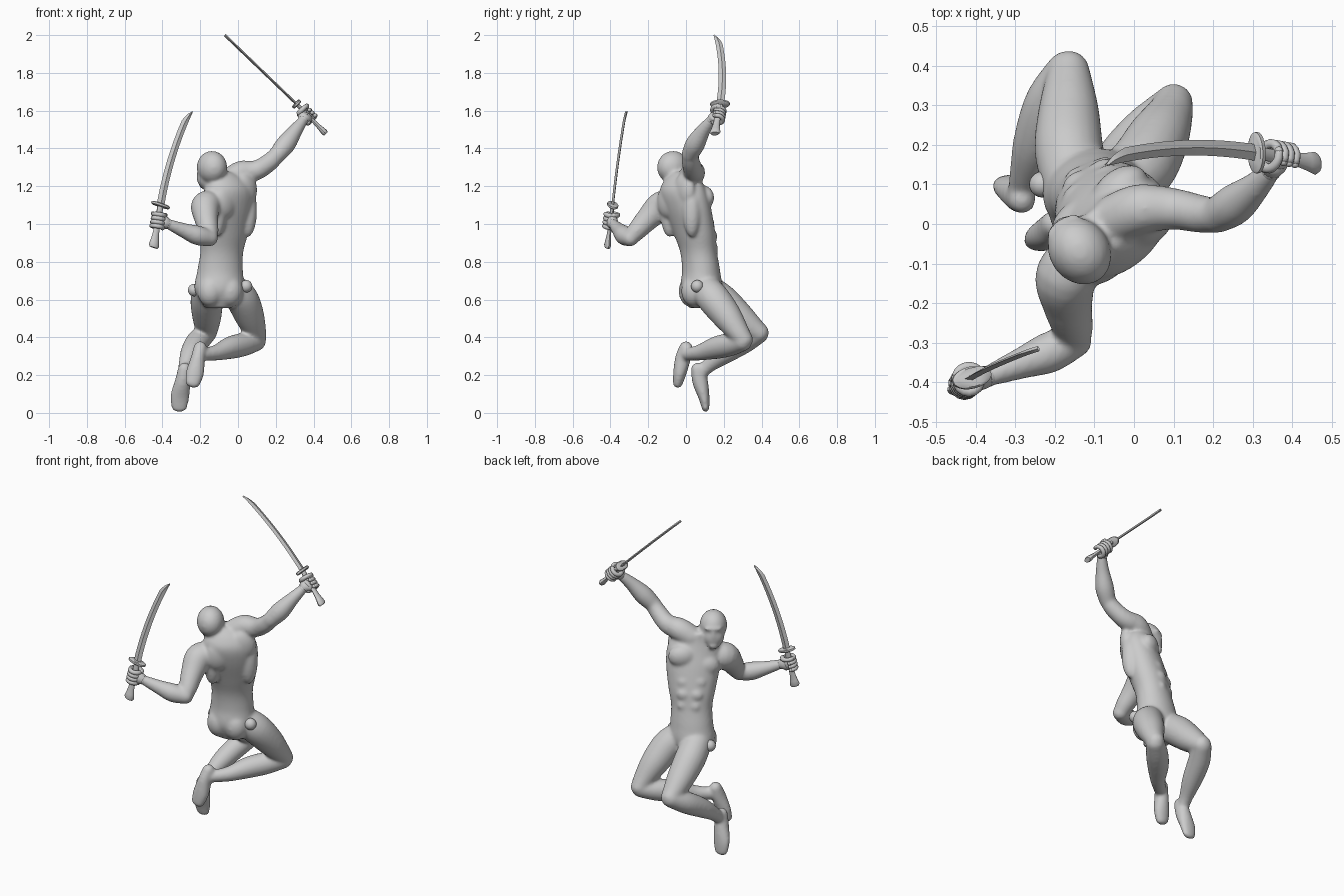
import bpy, bmesh, math
from mathutils import Vector, Matrix

cube = bpy.data.objects.get("Cube")
if cube:
    bpy.data.objects.remove(cube)

grey = bpy.data.materials.new("plain_grey")
grey.use_nodes = True
COLOR = (0.6, 0.6, 0.6, 1)
grey.diffuse_color = COLOR
grey.node_tree.nodes["Principled BSDF"].inputs["Base Color"].default_value = COLOR
UP = Vector((0, 0, 1))


def finish(name, bm, angle=180):
    bmesh.ops.recalc_face_normals(bm, faces=bm.faces)
    mesh = bpy.data.meshes.new(name)
    bm.to_mesh(mesh)
    bm.free()
    mesh.materials.append(grey)
    obj = bpy.data.objects.new(name, mesh)
    bpy.context.collection.objects.link(obj)
    bpy.ops.object.select_all(action='DESELECT')
    obj.select_set(True)
    bpy.context.view_layer.objects.active = obj
    bpy.ops.object.shade_smooth_by_angle(angle=math.radians(angle))
    return obj


def spline(rows, steps=5):
    """Smoothly interpolate rows of numbers."""
    rows = [Vector(r) for r in rows]
    out = []
    for i in range(len(rows) - 1):
        p, q = rows[i], rows[i + 1]
        a = (q - rows[max(i - 1, 0)]) / 2
        b = (rows[min(i + 2, len(rows) - 1)] - p) / 2
        for k in range(steps):
            t = k / steps
            out.append(p * (2*t**3 - 3*t*t + 1) + a * (t**3 - 2*t*t + t)
                       + q * (3*t*t - 2*t**3) + b * (t**3 - t*t))
    return out + [rows[-1]]


def loft(bm, rings):
    loops = [[bm.verts.new(p) for p in ring] for ring in rings]
    n = len(loops[0])
    for a, b in zip(loops, loops[1:]):
        for i in range(n):
            bm.faces.new((a[i], a[(i + 1) % n], b[(i + 1) % n], b[i]))
    bm.faces.new(loops[0][::-1])
    bm.faces.new(loops[-1])


def ellipse(c, u, v, n=20):
    return [c + u * math.cos(2*math.pi*i/n) + v * math.sin(2*math.pi*i/n) for i in range(n)]


def blob(bm, c, radii, frame=None):
    m = Matrix.Translation(c) @ (frame or Matrix()) @ Matrix.Diagonal((*radii, 1))
    bmesh.ops.create_uvsphere(bm, u_segments=20, v_segments=12, radius=1, matrix=m)


def tube(bm, rows, side=(1, 0, 0), n=20, steps=5):
    """Rows hold x, y, z, half width along side, half depth; ends are rounded."""
    rows = spline([r if len(r) == 5 else (*r, r[3]) for r in rows], steps)
    pts = [Vector(r[:3]) for r in rows]
    rings = []
    for i, r in enumerate(rows):
        t = (pts[min(i + 1, len(pts) - 1)] - pts[max(i - 1, 0)]).normalized()
        u = Vector(side)
        u = (u - t * u.dot(t)).normalized()
        v = t.cross(u)
        rings.append(ellipse(pts[i], u * r[3], v * r[4], n))
        if i in (0, len(pts) - 1):
            frame = Matrix((u, v, t)).transposed().to_4x4()
            blob(bm, pts[i], (r[3], r[4], min(r[3], r[4])), frame)
    loft(bm, rings)


# Torso: centre, half width, half depth, twist in degrees
TORSO = spline([
    (-.10, .07, .555, .075, .055, 8), (-.10, .08, .65, .13, .108, 8),
    (-.095, .08, .75, .122, .1, 12), (-.086, .067, .85, .116, .095, 20),
    (-.073, .045, .95, .133, .104, 28), (-.056, .008, 1.08, .152, .11, 36),
    (-.047, -.015, 1.17, .15, .102, 40), (-.055, -.018, 1.23, .12, .08, 40),
    (-.085, -.02, 1.275, .06, .055, 40)])


def frame_of(deg):
    return Matrix.Rotation(math.radians(deg), 4, 'Z')


def on_torso(z, r, f):
    """Point and frame at a height, as fractions of half width and half depth."""
    s = min(TORSO, key=lambda q: abs(q[2] - z))
    m = frame_of(s[5])
    return Vector((s[0], s[1], z)) + m @ Vector((r * s[3], f * s[4], 0)), m


body = bmesh.new()
rings = []
for s in TORSO:
    m = frame_of(s[5])
    rings.append(ellipse(Vector(s[:3]), m @ Vector((s[3], 0, 0)), m @ Vector((0, s[4], 0)), 32))
loft(body, rings)

# Paired muscles: height, sideways, forward, radii
MUSCLES = [(1.11, .42, .52, (.08, .052, .066)), (1.07, .66, -.4, (.05, .05, .14)),
           (1.15, .45, -.5, (.075, .042, .09)), (.645, .4, -.4, (.07, .07, .085)),
           (1.0, .28, .78, (.042, .022, .036)), (.935, .26, .82, (.04, .022, .034)),
           (.87, .26, .8, (.036, .021, .034))]
for side in (-1, 1):
    for z, r, f, radii in MUSCLES:
        tilt = side * .03 if z > 1.1 else 0
        c, m = on_torso(z, side * r, f)
        blob(body, c + UP * tilt, radii, m)

# Neck, head and face
tube(body, [(-.07, -.02, 1.17, .07), (-.1, -.035, 1.23, .06), (-.14, -.055, 1.29, .054)])
tube(body, [(-.085, -.025, 1.22, .045), (0, .03, 1.27, .05)])
face = frame_of(35)
head = Vector((-.14, -.065, 1.3))
for offset, radii in [((0, -.004, 0), (.077, .09, .087)), ((0, .036, -.05), (.061, .057, .068)),
                      ((0, .07, .012), (.05, .022, .014)), ((0, .085, -.025), (.011, .012, .026)),
                      ((0, .06, -.09), (.033, .034, .028))]:
    blob(body, head + face @ Vector(offset), radii, face)

# Raised right arm
tube(body, [(-.04, .015, 1.235, .065), (.02, .038, 1.272, .064), (.1, .038, 1.285, .053),
            (.17, .025, 1.33, .048), (.21, .022, 1.372, .044)])
tube(body, [(.21, .022, 1.37, .046), (.255, .05, 1.425, .052), (.305, .092, 1.495, .038),
            (.345, .135, 1.55, .027)])
# Lowered left arm
tube(body, [(-.12, -.07, 1.1, .07), (-.17, -.13, 1.095, .079), (-.168, -.2, 1.03, .064),
            (-.155, -.26, .965, .052), (-.15, -.295, .925, .042)])
tube(body, [(-.15, -.295, .925, .044), (-.215, -.325, .94, .052), (-.285, -.352, .965, .04),
            (-.37, -.385, 1.0, .027)], side=UP)

# Right leg and foot
tube(body, [(-.035, .1, .66, .08), (.02, .145, .605, .087), (.06, .215, .515, .079),
            (.09, .275, .43, .06), (.1, .305, .388, .05)])
tube(body, [(.095, .298, .378, .052), (.03, .235, .362, .062), (-.04, .16, .345, .06),
            (-.11, .075, .32, .043), (-.18, .01, .31, .034)], side=UP)
tube(body, [(-.2, .0, .345, .035, .036), (-.212, -.016, .29, .038, .042),
            (-.227, -.032, .215, .048, .036), (-.24, -.043, .16, .041, .027)])
# Left leg and foot
tube(body, [(-.155, .12, .65, .083), (-.165, .195, .59, .087), (-.165, .285, .508, .077),
            (-.165, .35, .452, .063), (-.165, .385, .425, .054)])
tube(body, [(-.17, .383, .42, .054), (-.215, .305, .375, .062), (-.25, .205, .315, .056),
            (-.275, .125, .255, .04), (-.285, .085, .215, .034)])
tube(body, [(-.283, .062, .232, .035, .036), (-.293, .075, .165, .042, .042),
            (-.308, .095, .085, .051, .03), (-.31, .104, .025, .041, .02)])

figure = finish("body", body)
blend = figure.modifiers.new("blend", 'REMESH')
blend.mode = 'VOXEL'
blend.voxel_size = .008
blend.use_smooth_shade = True
relax = figure.modifiers.new("relax", 'SMOOTH')
relax.factor = .5
relax.iterations = 12

# Round hip studs
for name, c in (("right_hip_stud", (.043, .06, .67)), ("left_hip_stud", (-.232, .1, .65))):
    bm = bmesh.new()
    blob(bm, Vector(c), (.033, .033, .033))
    finish(name, bm)


def sword(prefix, guard, tip, pommel, edge, bow, wrist):
    guard, tip, pommel, wrist = map(Vector, (guard, tip, pommel, wrist))
    axis = (tip - guard).normalized()
    wide = Vector(edge)
    wide = (wide - axis * wide.dot(axis)).normalized()
    thin = axis.cross(wide)

    # Curved blade with diamond section, cut back on its outer edge at the tip
    bm = bmesh.new()
    rings = []
    for i in range(25):
        t = i / 24
        w = .021 * (1 - .15 * t)
        c = guard.lerp(tip, t) + wide * bow * 4 * t * (1 - t)
        outer = w * min(1, 2 * math.sqrt((1.003 - t) / .12) - 1)
        rings.append([c + wide * outer, c + thin * .007 + wide * (outer - w) / 2,
                      c - wide * w, c - thin * .007 + wide * (outer - w) / 2])
    loft(bm, rings)
    finish(prefix + "_blade", bm, 30)

    # Oval guard
    bm = bmesh.new()
    loft(bm, [ellipse(guard + axis * h, wide * .052 * k, thin * .028 * k, 24)
              for h, k in ((-.009, .85), (-.005, 1), (.005, 1), (.009, .85))])
    finish(prefix + "_guard", bm, 40)

    # Grip flaring to a cut-off pommel
    bm = bmesh.new()
    loft(bm, [ellipse(guard.lerp(pommel, t), wide * w, thin * w * .6, 12)
              for t, w in ((0, .017), (.5, .016), (.7, .018), (.85, .024), (.95, .029), (1, .022))])
    finish(prefix + "_grip", bm, 35)

    # Fist: palm, four curled fingers and thumb
    bm = bmesh.new()
    hold = (pommel - guard).normalized()
    mid = guard.lerp(pommel, .37)
    back = wrist - mid
    back = (back - hold * back.dot(hold)).normalized()
    across = hold.cross(back)
    tube(bm, [(*wrist, .027), (*wrist.lerp(mid + back * .022, .6), .036, .03),
              (*(mid + back * .02), .042, .024)], side=hold, n=16)
    for k in range(5):
        along = (k - 1.5) * .021 if k < 4 else -.036
        turn, reach = (1, 4.3) if k < 4 else (-1, 2.6)
        path = []
        for j in range(6):
            a = turn * (.1 + reach * j / 5)
            radius = .03 if k < 4 else .034
            p = mid + hold * along + (back * math.cos(a) + across * math.sin(a)) * radius
            path.append((*p, .014 - .0007 * j))
        tube(bm, path, side=hold, n=10, steps=2)
    finish(prefix + "_hand", bm)


sword("right", (.31, .18, 1.635), (-.07, .164, 2), (.465, .152, 1.478), (0, 1, 0), .02,
      (.345, .135, 1.55))
sword("left", (-.41, -.388, 1.1), (-.255, -.318, 1.6), (-.447, -.417, .875), (-1, -.25, 0), .018,
      (-.37, -.385, 1.0))
